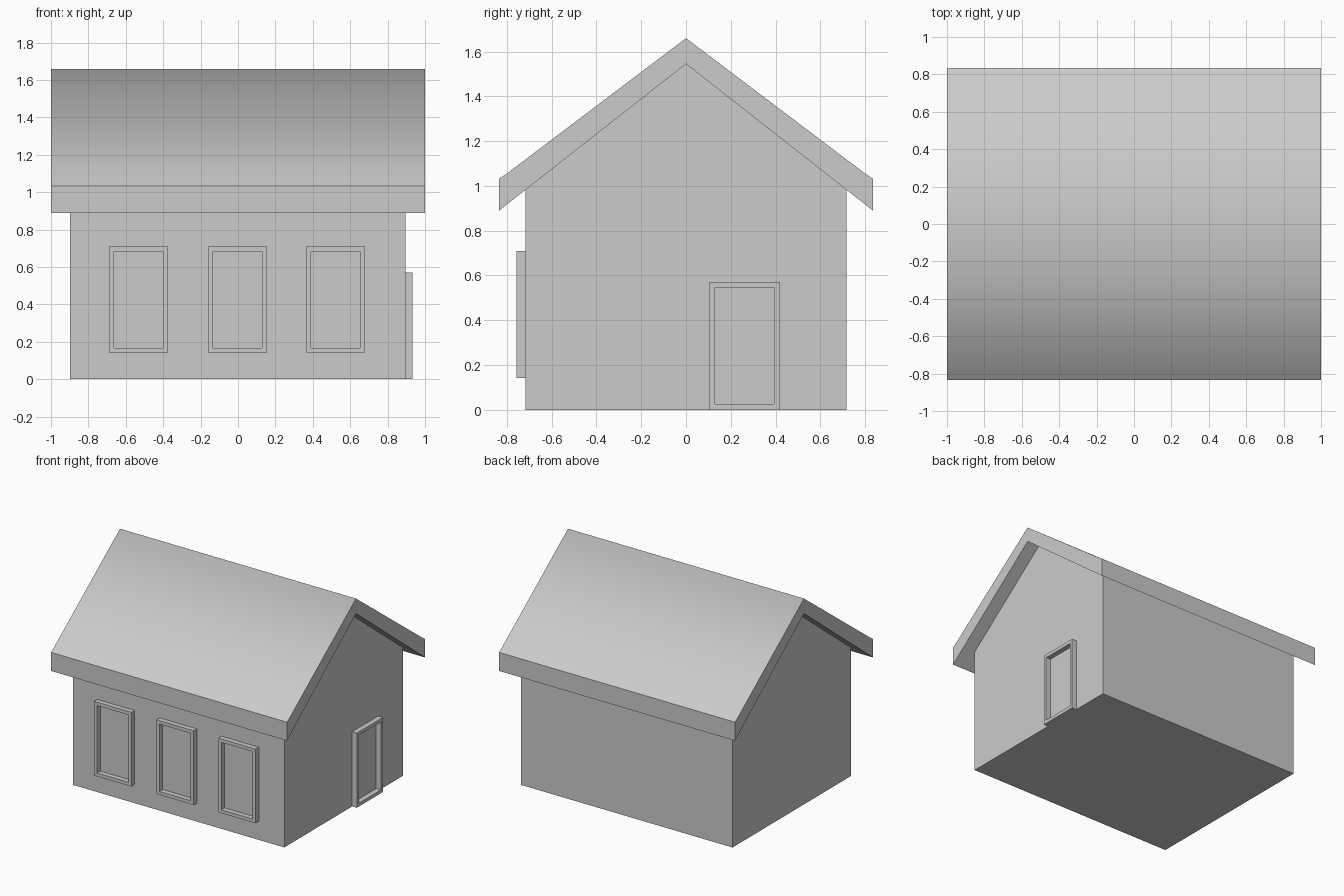
import bpy, bmesh
from mathutils import Matrix, Vector
from math import pi

if "Cube" in bpy.data.objects:
    bpy.data.objects.remove(bpy.data.objects["Cube"])


def make_object(name, bm):
    bmesh.ops.recalc_face_normals(bm, faces=bm.faces[:])
    mesh = bpy.data.meshes.new(name)
    bm.to_mesh(mesh)
    bm.free()
    obj = bpy.data.objects.new(name, mesh)
    bpy.context.collection.objects.link(obj)
    return obj


def extrude_profile(name, profile, x0, x1):
    """Extrude a (y, z) outline along x."""
    bm = bmesh.new()
    face = bm.faces.new([bm.verts.new((x0, y, z)) for y, z in profile])
    out = bmesh.ops.extrude_face_region(bm, geom=[face])
    verts = [g for g in out["geom"] if isinstance(g, bmesh.types.BMVert)]
    bmesh.ops.translate(bm, verts=verts, vec=(x1 - x0, 0, 0))
    return make_object(name, bm)


def mirrored(half):
    """Mirror a half outline that starts on the centre line."""
    return [(-y, z) for y, z in reversed(half[1:])] + half


def make_frame(name, width, height, border, depth, matrix):
    """Rectangular frame facing local -y, bottom centre at the origin."""
    def rect(inset, y):
        w = width / 2 - inset
        return [bm.verts.new((x, y, z)) for x, z in
                ((-w, inset), (w, inset), (w, height - inset), (-w, height - inset))]
    bm = bmesh.new()
    rings = [rect(0, 0), rect(0, -depth), rect(border, -depth), rect(border, 0)]
    for k in range(4):
        a, b = rings[k], rings[(k + 1) % 4]
        for i in range(4):
            j = (i + 1) % 4
            bm.faces.new((a[i], a[j], b[j], b[i]))
    bmesh.ops.transform(bm, matrix=matrix, verts=bm.verts[:])
    return make_object(name, bm)


# House body with gable ends
extrude_profile("walls", mirrored([(0, 1.545), (0.718, 0.982)]) + [(0.718, 0), (-0.718, 0)],
                -0.897, 0.895)

# Roof: thick inverted V, slopes shaded smoothly over the ridge
upper = mirrored([(0, 1.66), (0.798, 1.057), (0.835, 1.032)])
lower = mirrored([(0, 1.545), (0.835, 0.89)])
roof = extrude_profile("roof", upper + lower[::-1], -1, 1)
mesh = roof.data
for poly in mesh.polygons:
    poly.use_smooth = poly.normal.z > 0.3

# Front windows
for i, x in enumerate((-0.532, -0.003, 0.521)):
    make_frame(f"window_frame_{i + 1}", 0.316, 0.568, 0.026, 0.039,
               Matrix.Translation((x, -0.718, 0.142)))

# Door frame on the right gable wall
make_frame("door_frame", 0.316, 0.572, 0.026, 0.039,
           Matrix.Translation((0.895, 0.262, 0)) @ Matrix.Rotation(pi / 2, 4, "Z"))
